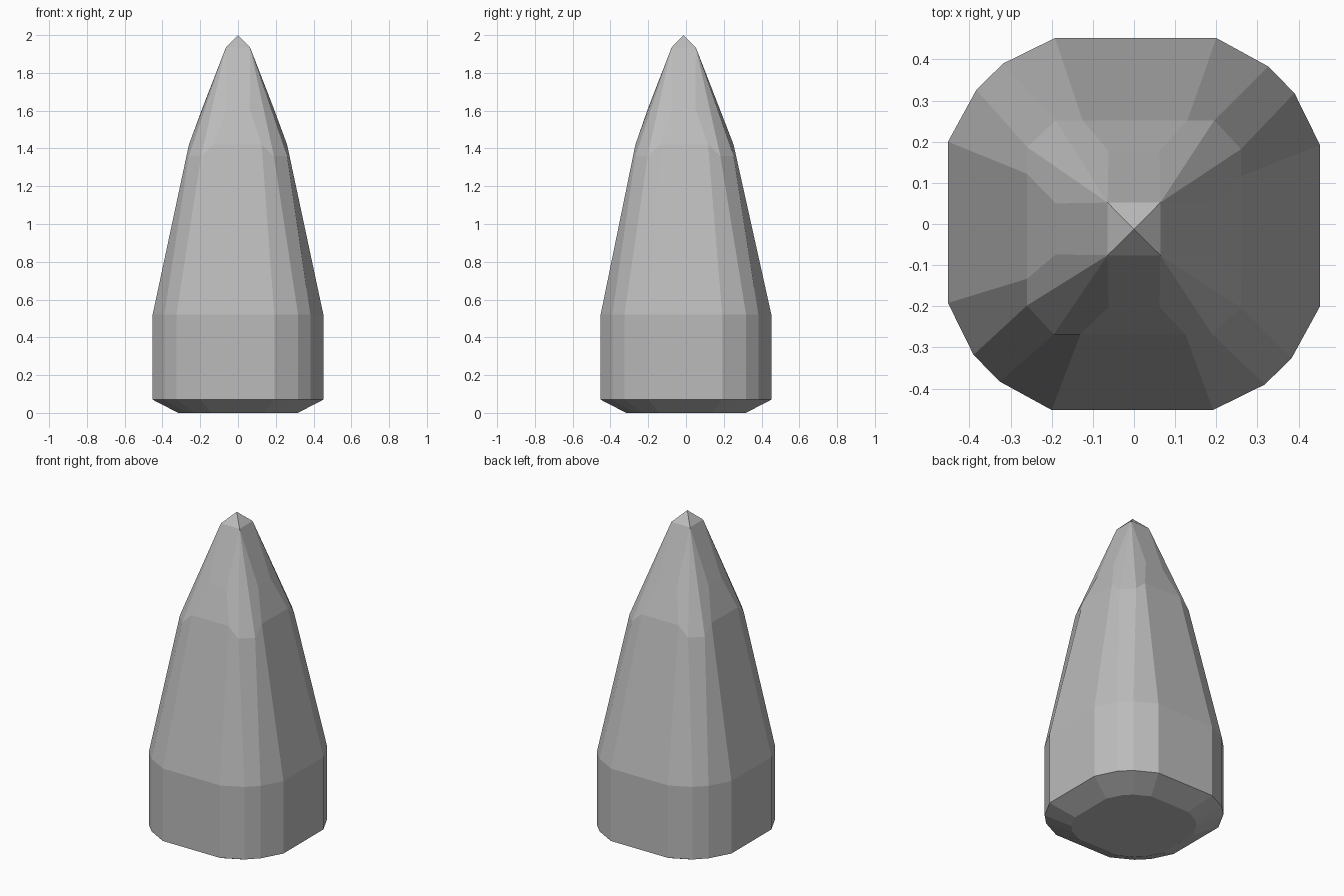
import bpy, bmesh

if "Cube" in bpy.data.objects:
    bpy.data.objects.remove(bpy.data.objects["Cube"])

def ring(quarter, dy=0.0):
    """Repeat four quarter points (x, y, z) around z to make 16 points."""
    pts = []
    for k in range(4):
        for x, y, z in quarter:
            for _ in range(k):
                x, y = -y, x
            pts.append((x, y + dy, z))
    return pts

# Rounded square outline of the base, one quarter
outline = [(0.452, 0.192), (0.39, 0.318), (0.326, 0.383), (0.20, 0.452)]
corner = (0.064, 0.064, 1.935)

rings = [
    ring([(x * 0.7, y * 0.7, 0.0) for x, y in outline]),          # underside
    ring([(x, y, 0.07) for x, y in outline]),                     # lower edge
    ring([(x, y, 0.52) for x, y in outline]),                     # top of the collar
    ring([(0.26, 0.125, 1.42), (0.26, 0.19, 1.36),
          (0.195, 0.26, 1.36), (0.13, 0.26, 1.42)], -0.008),      # shoulder
    ring([(0.19, 0.062, 1.61), corner, corner,
          (0.062, 0.19, 1.61)], -0.012),                          # upper facets
    ring([corner] * 4, -0.012),                                   # square under the tip
]

bm = bmesh.new()
loops = [[bm.verts.new(p) for p in r] for r in rings]
bm.faces.new(loops[0][::-1])
for low, high in zip(loops, loops[1:]):
    for i in range(16):
        j = (i + 1) % 16
        bm.faces.new((low[i], low[j], high[j], high[i]))
# Pointed tip
tip = bm.verts.new((0, -0.013, 2.0))
for i in range(16):
    bm.faces.new((loops[-1][i], loops[-1][(i + 1) % 16], tip))
bmesh.ops.remove_doubles(bm, verts=bm.verts, dist=0.0005)
bmesh.ops.recalc_face_normals(bm, faces=bm.faces)

mesh = bpy.data.meshes.new("pointed_spike")
bm.to_mesh(mesh)
bm.free()
spike = bpy.data.objects.new("pointed_spike", mesh)
bpy.context.collection.objects.link(spike)

grey = bpy.data.materials.new("grey")
grey.diffuse_color = (0.5, 0.5, 0.5, 1)
grey.use_nodes = True
grey.node_tree.nodes["Principled BSDF"].inputs["Base Color"].default_value = grey.diffuse_color
mesh.materials.append(grey)
